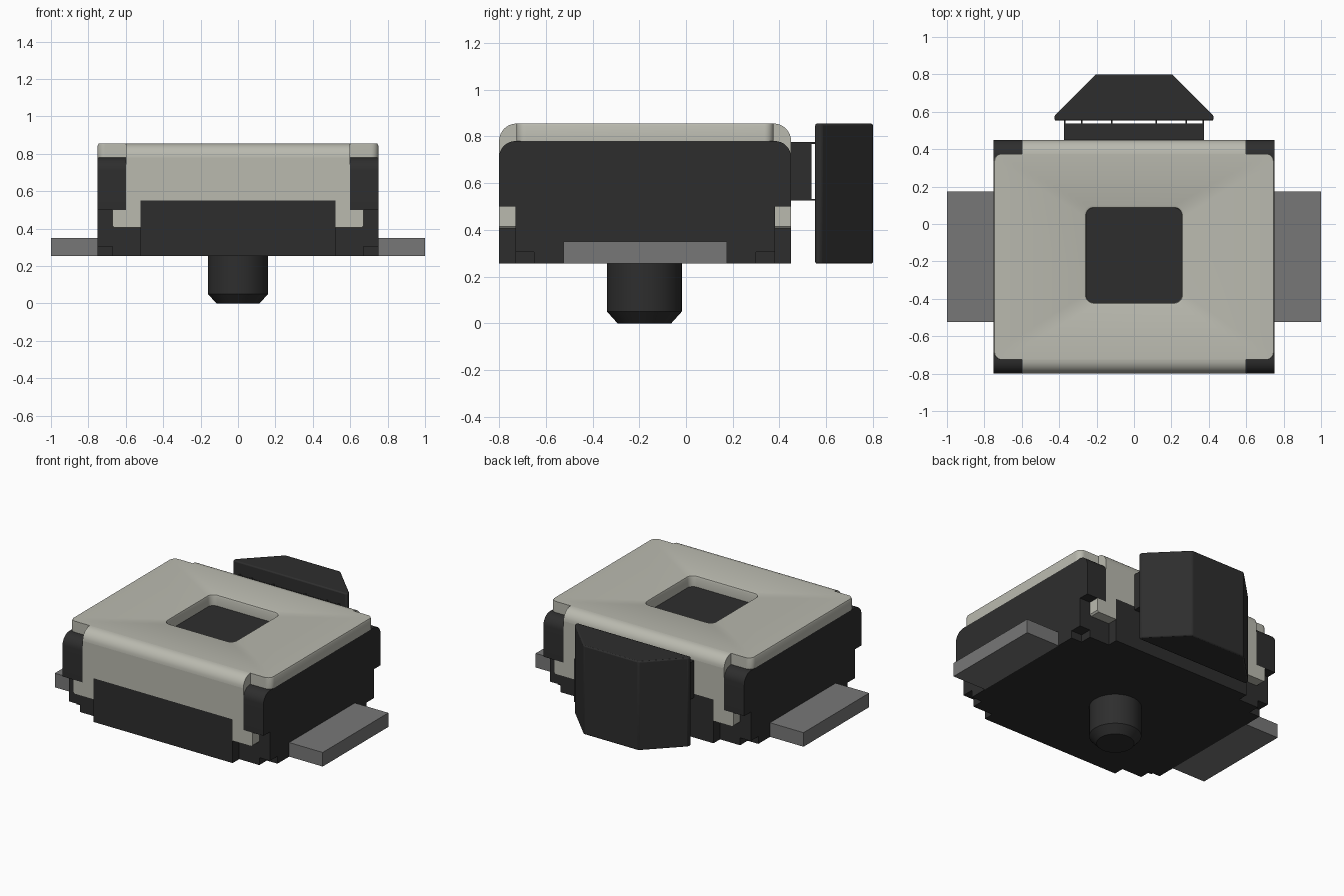
import bpy, bmesh, math

cube = bpy.data.objects.get("Cube")
if cube:
    bpy.data.objects.remove(cube, do_unlink=True)


def material(name, rgb):
    m = bpy.data.materials.new(name)
    m.use_nodes = True
    m.diffuse_color = (*rgb, 1)
    bsdf = next(n for n in m.node_tree.nodes if n.type == 'BSDF_PRINCIPLED')
    bsdf.inputs["Base Color"].default_value = (*rgb, 1)
    bsdf.inputs["Roughness"].default_value = 0.6
    return m


BLACK = material("black plastic", (0.027, 0.027, 0.027))
METAL = material("warm grey metal", (0.49, 0.49, 0.43))
TIN = material("dark grey terminal", (0.185, 0.185, 0.185))
CY = -0.175          # middle of the housing in y


def finish(name, bm, mat, bevel=0.0):
    bmesh.ops.recalc_face_normals(bm, faces=bm.faces)
    me = bpy.data.meshes.new(name)
    bm.to_mesh(me)
    bm.free()
    me.materials.append(mat)
    me.shade_smooth()
    me.set_sharp_from_angle(angle=math.radians(32))
    ob = bpy.data.objects.new(name, me)
    bpy.context.collection.objects.link(ob)
    if bevel:
        b = ob.modifiers.new("edge", 'BEVEL')
        b.width, b.segments = bevel, 2
        b.limit_method = 'ANGLE'
    return ob


def prism(name, pts, axis, a, b, mat, bevel=0.0):
    """Extrude a 2D outline along an axis; points are (y,z), (x,z) or (x,y)."""
    place = {'x': lambda p, t: (t, p[0], p[1]),
             'y': lambda p, t: (p[0], t, p[1]),
             'z': lambda p, t: (p[0], p[1], t)}[axis]
    bm = bmesh.new()
    lo, hi = ([bm.verts.new(place(p, t)) for p in pts] for t in (a, b))
    bm.faces.new(lo)
    bm.faces.new(hi[::-1])
    for i in range(len(pts)):
        j = (i + 1) % len(pts)
        bm.faces.new((lo[i], lo[j], hi[j], hi[i]))
    return finish(name, bm, mat, bevel)


def box(name, x, y, z, mat, bevel=0.0):
    rect = [(x[0], y[0]), (x[1], y[0]), (x[1], y[1]), (x[0], y[1])]
    return prism(name, rect, 'z', z[0], z[1], mat, bevel)


def arc(cx, cy, r, a0, a1, n=8):
    return [(cx + r * math.cos(math.radians(a0 + (a1 - a0) * i / n)),
             cy + r * math.sin(math.radians(a0 + (a1 - a0) * i / n))) for i in range(n + 1)]


def rounded(x0, x1, y0, y1, r):
    return (arc(x1 - r, y1 - r, r, 0, 90) + arc(x0 + r, y1 - r, r, 90, 180)
            + arc(x0 + r, y0 + r, r, 180, 270) + arc(x1 - r, y0 + r, r, 270, 360))


# Housing: core block and a stepped bottom slab
box("housing_core", (-0.75, 0.75), (-0.73, 0.38), (0.305, 0.78), BLACK)
prism("housing_base", [(-0.75, -0.65), (-0.67, -0.65), (-0.67, -0.73), (0.67, -0.73),
                       (0.67, -0.65), (0.75, -0.65), (0.75, 0.30), (0.67, 0.30),
                       (0.67, 0.38), (-0.67, 0.38), (-0.67, 0.30), (-0.75, 0.30)],
      'z', 0.255, 0.305, BLACK)

# Front and back: housing panel, corner posts and bent cover flap
for side, s in (("front", -1), ("back", 1)):
    def Y(d):
        return CY + s * d       # distance out from the housing middle

    box(side + "_panel", (-0.52, 0.52), sorted((Y(0.555), Y(0.625))), (0.255, 0.55), BLACK)
    post = [(Y(0.555), 0.50), (Y(0.625), 0.50)]
    post += [(Y(u), z) for u, z in arc(0.555, 0.71, 0.07, 0, 90)]
    for x0, hand in ((-0.75, "right"), (0.60, "left")):
        prism(f"{side}_{hand}_post", post, 'x', x0, x0 + 0.15, BLACK)
    bend = [(Y(0.55), 0.78)] + [(Y(u), z) for u, z in arc(0.55, 0.78, 0.075, 90, 0)]
    prism(side + "_cover_bend", bend, 'x', -0.60, 0.60, METAL)
    half = [(0.52, 0.55), (0.52, 0.405), (0.66, 0.405), (0.67, 0.415), (0.67, 0.50),
            (0.60, 0.50), (0.60, 0.78)]
    flap = half + [(-x, z) for x, z in reversed(half)]
    prism(side + "_cover_flap", flap, 'y', Y(0.555), Y(0.625), METAL)

# Cover plate with a rounded square window that has a softened lip
outer = rounded(-0.75, 0.75, -0.725, 0.375, 0.04)


def window(g):
    return rounded(-0.255 - g, 0.255 + g, -0.42 - g, 0.085 + g, 0.04 + g)


loops = [(outer, 0.78), (outer, 0.845), (rounded(-0.745, 0.745, -0.725, 0.375, 0.04), 0.855),
         (window(0.015), 0.855), (window(0.004), 0.851), (window(0), 0.84), (window(0), 0.78)]
bm = bmesh.new()
rings = [[bm.verts.new((x, y, z)) for x, y in pts] for pts, z in loops]
for k, ring in enumerate(rings):
    nxt = rings[(k + 1) % len(rings)]
    for i in range(len(ring)):
        j = (i + 1) % len(ring)
        bm.faces.new((ring[i], ring[j], nxt[j], nxt[i]))
finish("cover_plate", bm, METAL)

# Solder terminals
for hand, s in (("left", 1), ("right", -1)):
    box(hand + "_terminal", sorted((s * 0.75, s * 1.0)), (-0.525, 0.175), (0.255, 0.35), TIN)

# Locating peg with a chamfered tip
bm = bmesh.new()
profile = [(0.115, 0.0), (0.16, 0.05), (0.16, 0.26)]
rings = [[bm.verts.new((x, y, z)) for x, y in arc(0, -0.178, r, 0, 360, 48)[:-1]]
         for r, z in profile]
bm.faces.new(rings[0])
bm.faces.new(rings[-1])
for lo, hi in zip(rings, rings[1:]):
    for i in range(48):
        j = (i + 1) % 48
        bm.faces.new((lo[i], lo[j], hi[j], hi[i]))
finish("locating_peg", bm, BLACK)

# Push button: stem, thin linking ribs and the tapered cap
box("button_stem", (-0.375, 0.375), (0.36, 0.538), (0.525, 0.775), BLACK)
for x in (-0.37, -0.28, -0.12, 0.12, 0.28, 0.37):
    for z in (0.529, 0.771):
        box("stem_rib", (x - 0.004, x + 0.004), (0.53, 0.56), (z - 0.004, z + 0.004), BLACK)
prism("button_cap", [(-0.425, 0.553), (0.425, 0.553), (0.425, 0.58), (0.205, 0.80),
                     (-0.205, 0.80), (-0.425, 0.58)], 'z', 0.255, 0.855, BLACK, 0.008)
